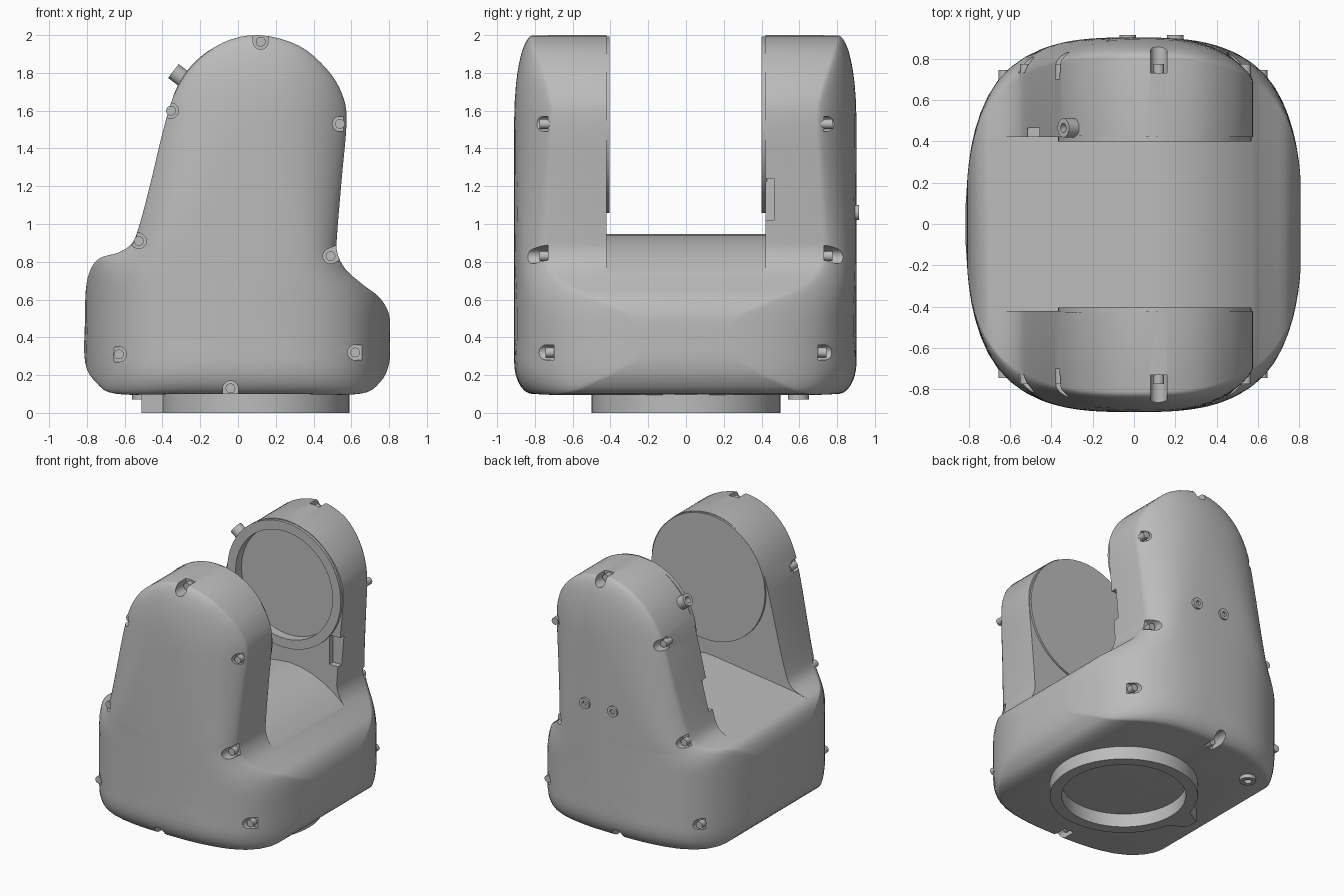
import bpy, bmesh, math
from mathutils import Vector, Matrix
from mathutils.geometry import intersect_point_line

cube = bpy.data.objects.get("Cube")
if cube:
    bpy.data.objects.remove(cube, do_unlink=True)

grey = bpy.data.materials.new("plain grey")
grey.use_nodes = True
grey.diffuse_color = (0.5, 0.5, 0.5, 1)
grey.node_tree.nodes["Principled BSDF"].inputs["Base Color"].default_value = (0.5, 0.5, 0.5, 1)


def finish(bm, name):
    bmesh.ops.recalc_face_normals(bm, faces=bm.faces)
    me = bpy.data.meshes.new(name)
    bm.to_mesh(me)
    bm.free()
    me.materials.append(grey)
    ob = bpy.data.objects.new(name, me)
    bpy.context.collection.objects.link(ob)
    return ob


def select(ob):
    bpy.ops.object.select_all(action='DESELECT')
    ob.select_set(True)
    bpy.context.view_layer.objects.active = ob


def smooth(ob):
    select(ob)
    bpy.ops.object.shade_smooth_by_angle(angle=math.radians(35))


def add_cylinder(bm, start, end, radius, segments=24):
    start, end = Vector(start), Vector(end)
    axis = end - start
    turn = axis.to_track_quat('Z', 'Y').to_matrix().to_4x4()
    return bmesh.ops.create_cone(bm, cap_ends=True, segments=segments, radius1=radius,
                                 radius2=radius, depth=axis.length,
                                 matrix=Matrix.Translation((start + end) / 2) @ turn)["verts"]


def cylinder(name, start, end, radius, segments=24):
    bm = bmesh.new()
    add_cylinder(bm, start, end, radius, segments)
    return finish(bm, name)


def prism(name, pts, offset):
    """Extrude a flat outline by an offset."""
    bm = bmesh.new()
    face = bm.faces.new([bm.verts.new(p) for p in pts])
    new = bmesh.ops.extrude_face_region(bm, geom=[face])["geom"]
    bmesh.ops.translate(bm, vec=offset,
                        verts=[v for v in new if isinstance(v, bmesh.types.BMVert)])
    return finish(bm, name)


def cut(ob, cutter):
    cutter.hide_render = True
    mod = ob.modifiers.new("cut", 'BOOLEAN')
    mod.operation, mod.object, mod.solver = 'DIFFERENCE', cutter, 'EXACT'
    select(ob)
    bpy.ops.object.modifier_apply(modifier=mod.name)
    bpy.data.objects.remove(cutter, do_unlink=True)


def tube(name, start, end, outer, inner, segments=32):
    """Open ring, with the bore running right through."""
    ob = cylinder(name, start, end, outer, segments)
    a, b = Vector(start), Vector(end)
    cut(ob, cylinder("bore", a - (b - a), b + (b - a), inner, segments))
    smooth(ob)


def spline(pts, steps):
    """Closed Catmull-Rom curve."""
    out, n = [], len(pts)
    for i in range(n):
        a, b, c, d = (Vector(pts[(i + k) % n]) for k in (-1, 0, 1, 2))
        for s in range(steps):
            t = s / steps
            out.append(0.5 * (2 * b + (c - a) * t + (2 * a - 5 * b + 4 * c - d) * t * t
                              + (3 * b - a - 3 * c + d) * t ** 3))
    return out


# Body: front outline, bulged in plan and rounded along its rim
outline = spline([
    (-0.3, .1), (0, .1), (.3, .1), (.64, .1), (.75, .16), (.8, .26), (.805, .4), (.8, .52),
    (.75, .61), (.66, .68), (.57, .76), (.525, .85), (.525, .95), (.55, 1.25), (.575, 1.55),
    (.55, 1.69), (.47, 1.82), (.32, 1.945), (.11, 2), (-.08, 1.96), (-.24, 1.84), (-.34, 1.68),
    (-.4, 1.48), (-.46, 1.23), (-.52, 1), (-.56, .9), (-.63, .85), (-.73, .82), (-.78, .76),
    (-.805, .66), (-.81, .5), (-.81, .27), (-.75, .16), (-.64, .1)], 4)


def half_depth(p):
    plan = .91 * max(0, 1 - min(1, abs(p.x) / .812) ** 2.95) ** (1 / 2.95)
    dist = 9
    for a, b in zip(outline, outline[1:] + outline[:1]):
        q, t = intersect_point_line(p, a, b)
        dist = min(dist, (p - a.lerp(b, min(1, max(0, t)))).length)
    # The rim rounding is tight at the base and broad at the top
    reach = .17 + .28 * min(1, max(0, p.y - .9) / .7)
    k = 1 - min(1, dist / reach)
    return max(.1, plan * (.89 + .11 * math.sqrt(max(0, 1 - k * k))))


bm = bmesh.new()
insets = [0, .006, .015, .03, .05, .08, .12, .17, .23, .3, .4, .52, .7, .9]
sides = ([], [])
for s in insets:
    ring = [p.lerp(Vector((.08, min(1.5, max(.45, p.y)))), s) for p in outline]
    depths = [half_depth(p) for p in ring]
    for sign, rings in zip((-1, .992), sides):
        rings.append([bm.verts.new((p.x, sign * d, p.y)) for p, d in zip(ring, depths)])
front, back = sides
loops = front[::-1] + back
for r0, r1 in zip(loops, loops[1:]):
    for i in range(len(outline)):
        j = (i + 1) % len(outline)
        bm.faces.new((r0[i], r0[j], r1[j], r1[i]))
bm.faces.new(front[-1])
bm.faces.new(back[-1])
body = finish(bm, "body")

# Gap between the arms, its floor sloping gently one way and rolling off the other
floor = [(-1, .83), (-.7, .83), (-.6, .853), (.05, .94), (.13, .947), (.22, .938), (.32, .91),
         (.43, .86), (.51, .805), (.57, .757), (.61, .722), (.66, .688), (1, .688)]
cut(body, prism("gap", [(x, -.42, z) for x, z in floor + [(1, 2.2), (-1, 2.2)]], (0, .84, 0)))

# Shallow recess and side notches in the rear arm
cut(body, cylinder("recess", (.1, .3, 1.525), (.1, .47, 1.525), .4, 64))
for x0, x1 in ((.46, .8), (-.8, -.43)):
    notch = [(x0, .35, 1.02), (x1, .35, 1.02), (x1, .35, 1.24), (x0, .35, 1.24)]
    cut(body, prism("notch", notch, (0, .115, 0)))

# Screw pockets around the rim of both faces: x, z, depth, opening direction in degrees
spots = [(.12, 1.965, .73, 90), (-.355, 1.6, .73, 170), (.54, 1.53, .73, 0),
         (-.525, .91, .73, 150), (.49, .83, .73, 25), (-.63, .31, .7, 180),
         (.62, .32, .7, 0), (-.04, .13, .73, 270)]
pockets, screws = bmesh.new(), bmesh.new()
for x, z, y, angle in spots:
    out = Vector((math.cos(math.radians(angle)), 0, math.sin(math.radians(angle))))
    for sign in (-1, 1):
        centre = Vector((x, 0, z))
        for v in add_cylinder(pockets, (x, sign * y, z), (x, sign * 1.1, z), .04):
            if (v.co - centre).dot(out) > .001:
                v.co += out * .1
        add_cylinder(screws, (x, sign * (y - .03), z), (x, sign * (y + .045), z), .026, 16)
cut(body, finish(pockets, "pockets"))
smooth(body)
smooth(finish(screws, "screws"))

# Round bosses facing each other across the gap
smooth(cylinder("front_disc", (.1, -.43, 1.525), (.1, -.405, 1.525), .468, 64))
tube("rear_ring", (.1, .40, 1.525), (.1, .43, 1.525), .468, .4, 64)

# Turntable ring below with its pointer tab
tube("base_ring", (.09, 0, 0), (.09, 0, .11), .5, .42, 64)
prism("base_tab", [(-.51, -.05, 0), (-.51, .05, 0), (-.385, .12, 0), (-.385, -.12, 0)], (0, 0, .11))

# Small fittings: foot, shoulder knob, rear sockets
tube("foot", (-.505, .595, .07), (-.505, .595, .12), .055, .025)
tube("shoulder_knob", (-.25, .465, 1.74), (-.342, .465, 1.81), .046, .022)
for x in (-.03, .2):
    tube("rear_socket", (x, .86, 1.06), (x, .915, 1.06), .04, .018)
